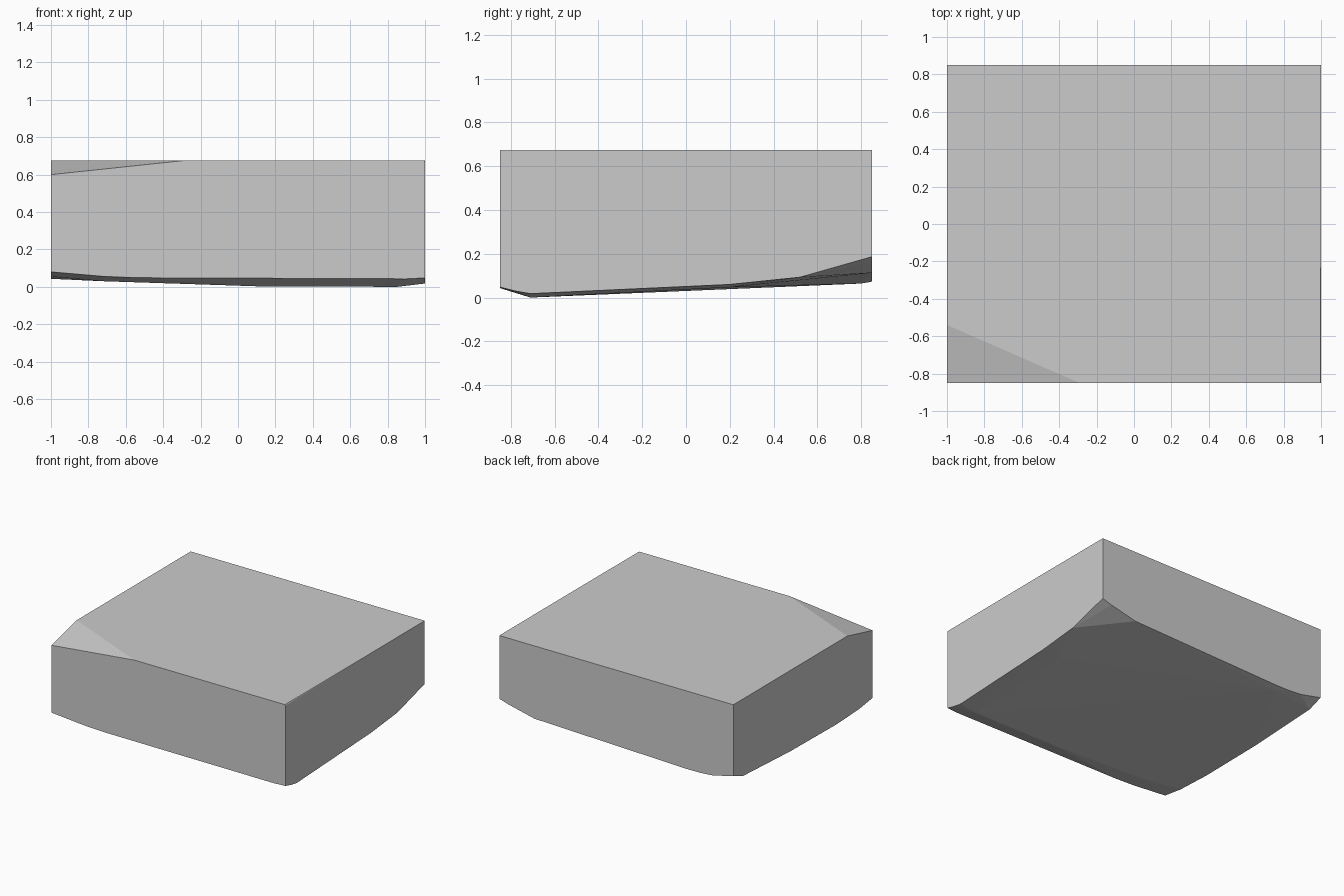
import bpy, bmesh, math

if "Cube" in bpy.data.objects:
    bpy.data.objects.remove(bpy.data.objects["Cube"])

X, Y, TOP = 1.0, 0.85, 0.675

# top face outline, with the front left corner sliced off and a sliver off the right edge
top = [(-X, Y, TOP), (X, Y, TOP), (X, 0.15, TOP), (X - 0.004, -Y, TOP),
       (-0.29, -Y, TOP), (-X, -0.54, TOP), (-X, -Y, 0.6), (X, -Y, TOP - 0.006)]

# lower edges of the four walls
front = [(x, -Y, z) for x, z in [(-1, 0.08), (-0.72, 0.056), (-0.55, 0.049), (0.9, 0.043), (1, 0.048)]]
right = [(X, y, z) for y, z in [(-0.78, 0.03), (-0.71, 0.018), (0.2, 0.06), (0.52, 0.093), (0.85, 0.187)]]
back = [(x, Y, z) for x, z in [(0.92, 0.163), (0.7, 0.113), (-0.6, 0.073), (-0.72, 0.074), (-0.82, 0.082), (-1, 0.123)]]
left = [(-X, y, z) for y, z in [(0.73, 0.08), (0.15, 0.05), (-0.4, 0.043), (-0.68, 0.055)]]

# gently bulging underside
under = [(0.1, -0.71, 0.003), (0.85, -0.71, 0.0), (-0.72, -0.7, 0.03),
         (-0.62, 0.8, 0.064), (0.85, 0.2, 0.047)]

# convex stone block
bm = bmesh.new()
for p in top + front + right + back + left + under:
    bm.verts.new(p)
res = bmesh.ops.convex_hull(bm, input=bm.verts)
loose = [v for v in bm.verts if not v.link_faces]
bmesh.ops.delete(bm, geom=loose, context='VERTS')
bmesh.ops.dissolve_limit(bm, angle_limit=math.radians(0.1), verts=bm.verts, edges=bm.edges)
bmesh.ops.recalc_face_normals(bm, faces=bm.faces)

mesh = bpy.data.meshes.new("stone_block")
bm.to_mesh(mesh)
bm.free()
bpy.context.collection.objects.link(bpy.data.objects.new("stone_block", mesh))
